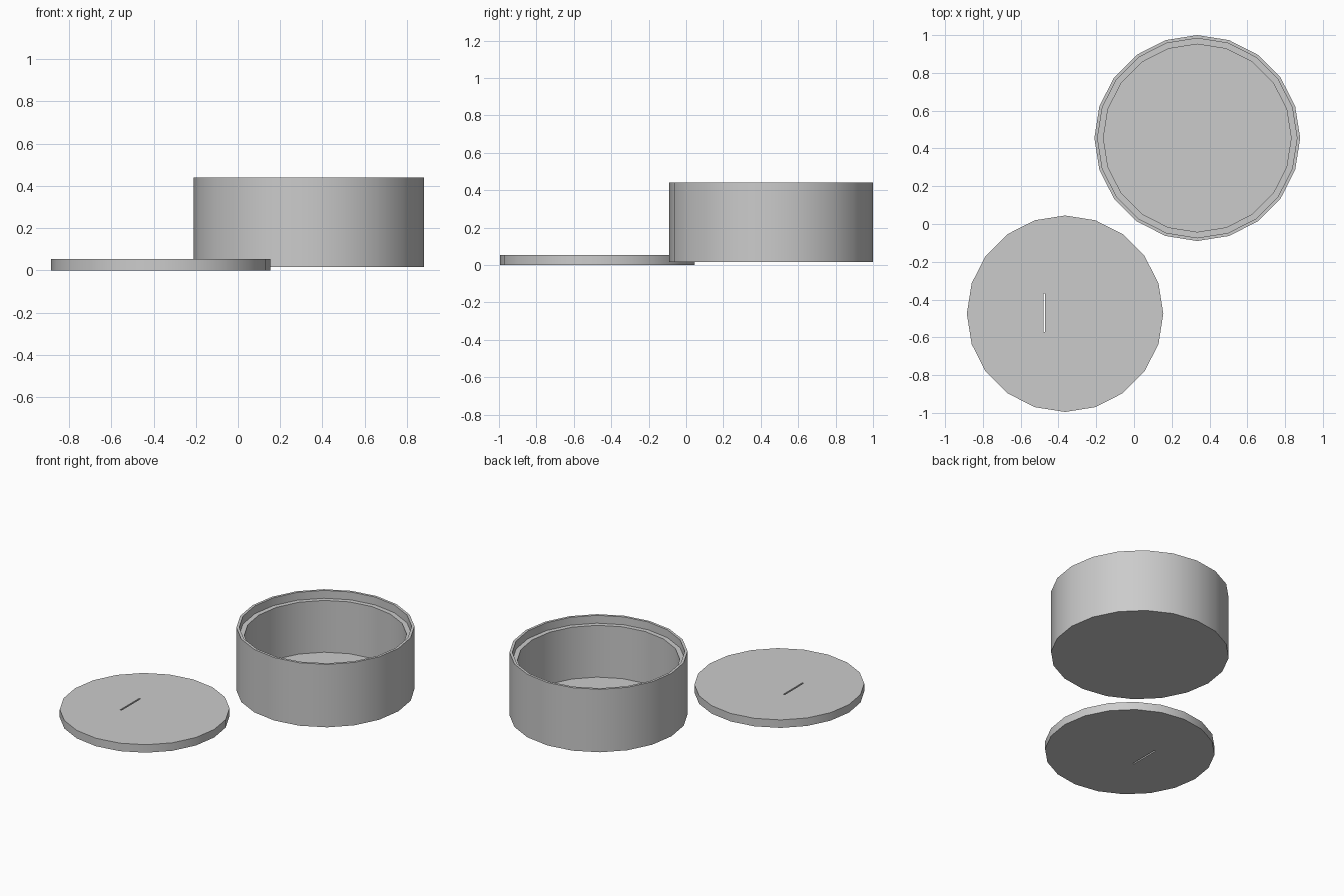
import bpy
import bmesh
from math import cos, sin, tau, radians

SIDES = 20

default = bpy.data.objects.get("Cube")
if default:
    bpy.data.objects.remove(default, do_unlink=True)

# Single plain grey material
grey = bpy.data.materials.new("plain grey")
grey.use_nodes = True
colour = (0.6, 0.6, 0.6, 1)
grey.diffuse_color = colour
grey.node_tree.nodes["Principled BSDF"].inputs["Base Color"].default_value = colour


def lathe(name, profile, centre):
    """Revolve a (radius, height) profile, closing both ends with flat discs."""
    bm = bmesh.new()
    rings = [[bm.verts.new((r * cos(tau * i / SIDES), r * sin(tau * i / SIDES), z))
              for i in range(SIDES)] for r, z in profile]
    for low, high in zip(rings, rings[1:]):
        for i in range(SIDES):
            j = (i + 1) % SIDES
            bm.faces.new((low[i], low[j], high[j], high[i]))
    bm.faces.new(rings[0][::-1])
    bm.faces.new(rings[-1])
    mesh = bpy.data.meshes.new(name)
    bm.to_mesh(mesh)
    bm.free()
    mesh.materials.append(grey)
    obj = bpy.data.objects.new(name, mesh)
    obj.location = (*centre, 0)
    bpy.context.collection.objects.link(obj)
    return obj


def activate(obj):
    bpy.ops.object.select_all(action="DESELECT")
    obj.select_set(True)
    bpy.context.view_layer.objects.active = obj


# Round pot: outer wall, rim, recessed ledge for the lid, inner wall, floor
pot = lathe("pot", [(0.545, 0.015), (0.545, 0.44), (0.528, 0.44),
                    (0.528, 0.387), (0.497, 0.387), (0.497, 0.037)], (0.335, 0.455))

# Flat lid lying beside the pot
lid = lathe("lid", [(0.52, 0), (0.52, 0.054)], (-0.365, -0.475))

# Narrow slot cut right through the lid
bpy.ops.mesh.primitive_cube_add(size=1, location=(-0.475, -0.47, 0.027))
cutter = bpy.context.object
cutter.name = "slot_cutter"
cutter.scale = (0.01, 0.205, 0.2)
cutter.data.materials.append(grey)
cutter.hide_render = True
bpy.context.view_layer.update()
cut = lid.modifiers.new("slot", "BOOLEAN")
cut.operation = "DIFFERENCE"
cut.solver = "EXACT"
cut.object = cutter
activate(lid)
bpy.ops.object.modifier_apply(modifier=cut.name)
bpy.data.objects.remove(cutter, do_unlink=True)

# Smooth round walls with crisp rims
for part in (pot, lid):
    activate(part)
    bpy.ops.object.shade_smooth_by_angle(angle=radians(30))
